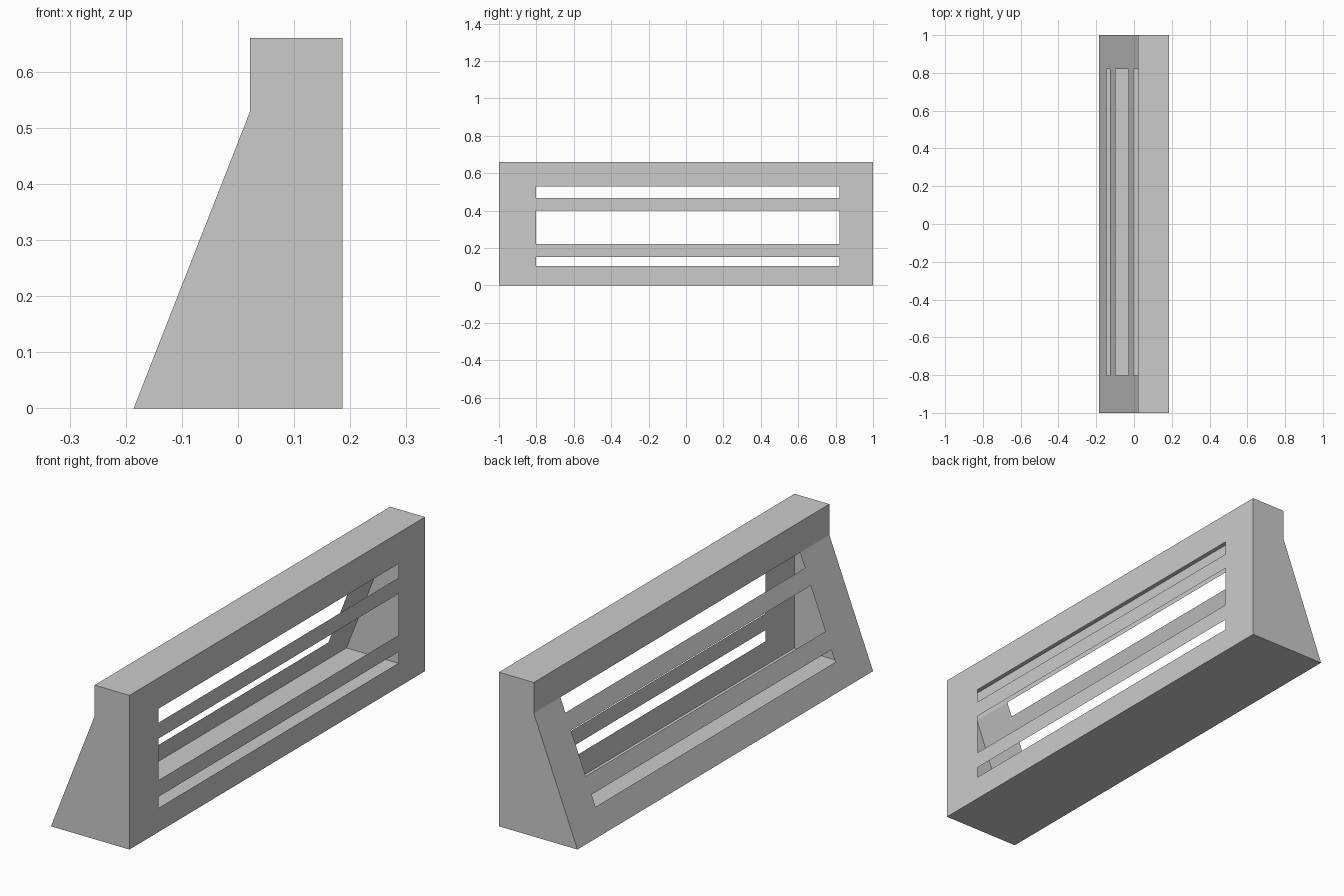
import bpy, bmesh

if "Cube" in bpy.data.objects:
    bpy.data.objects.remove(bpy.data.objects["Cube"])

# Thin hollow shell: straight wall on +x, sloped wall on -x, same slots in both
LEVELS = [0, 0.103, 0.151, 0.222, 0.40, 0.468, 0.528, 0.66]
SLOTS = {1, 3, 5}                      # rows that are cut open
COLUMNS = [-1, -0.802, 0.82, 1]
HALF, LIP, BEND = 0.186, 0.021, 0.528


def straight(z):
    return HALF


def sloped(z):
    return -HALF + (HALF + LIP) * min(z / BEND, 1)


def add_quad(bm, points):
    bm.faces.new([bm.verts.new(p) for p in points])


def slotted_wall(bm, x_at):
    for row, (z0, z1) in enumerate(zip(LEVELS, LEVELS[1:])):
        for col, (y0, y1) in enumerate(zip(COLUMNS, COLUMNS[1:])):
            if row in SLOTS and col == 1:
                continue
            add_quad(bm, [(x_at(z0), y0, z0), (x_at(z0), y1, z0),
                          (x_at(z1), y1, z1), (x_at(z1), y0, z1)])


bm = bmesh.new()

# Slotted walls
slotted_wall(bm, straight)
slotted_wall(bm, sloped)

# End walls
for y in (-1, 1):
    for z0, z1 in zip(LEVELS, LEVELS[1:]):
        add_quad(bm, [(sloped(z0), y, z0), (straight(z0), y, z0),
                      (straight(z1), y, z1), (sloped(z1), y, z1)])

# Floor and top
for z in (LEVELS[0], LEVELS[-1]):
    for y0, y1 in zip(COLUMNS, COLUMNS[1:]):
        add_quad(bm, [(sloped(z), y0, z), (straight(z), y0, z),
                      (straight(z), y1, z), (sloped(z), y1, z)])

# Weld, tidy flat areas and orient outwards
bmesh.ops.remove_doubles(bm, verts=bm.verts, dist=1e-4)
bmesh.ops.recalc_face_normals(bm, faces=bm.faces)

mesh = bpy.data.meshes.new("slotted_housing")
bm.to_mesh(mesh)
bm.free()
housing = bpy.data.objects.new("slotted_housing", mesh)
bpy.context.collection.objects.link(housing)
